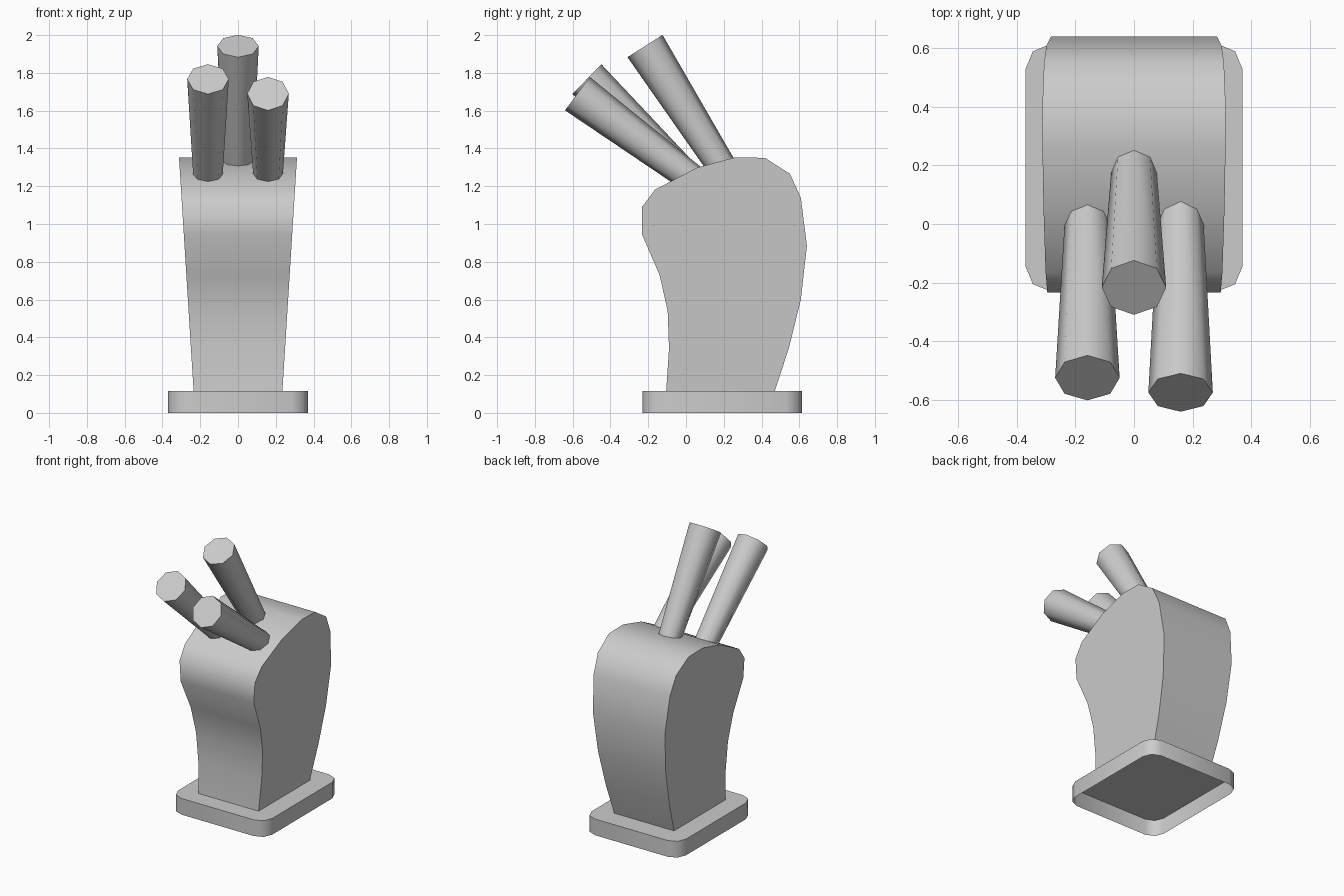
import bpy, bmesh, math
from mathutils import Matrix, Vector

if "Cube" in bpy.data.objects:
    bpy.data.objects.remove(bpy.data.objects["Cube"])


def finish(name, bm):
    bmesh.ops.recalc_face_normals(bm, faces=bm.faces)
    mesh = bpy.data.meshes.new(name)
    bm.to_mesh(mesh)
    bm.free()
    obj = bpy.data.objects.new(name, mesh)
    bpy.context.collection.objects.link(obj)
    bpy.ops.object.select_all(action='DESELECT')
    obj.select_set(True)
    bpy.context.view_layer.objects.active = obj
    bpy.ops.object.shade_smooth_by_angle(angle=math.radians(50))
    return obj


BASE_TOP = 0.115

# Base plate: rounded rectangle with walls and top, open underneath
bm = bmesh.new()
cx, cy, r, y_mid = 0.285, 0.337, 0.085, 0.192
outline = []
for i, (sx, sy) in enumerate([(1, 1), (-1, 1), (-1, -1), (1, -1)]):
    for k in range(3):
        a = math.radians(90 * i + 45 * k)
        outline.append((sx * cx + r * math.cos(a), y_mid + sy * cy + r * math.sin(a)))
low = [bm.verts.new((x, y, 0)) for x, y in outline]
top = [bm.verts.new((x, y, BASE_TOP)) for x, y in outline]
bm.faces.new(top)
for i in range(len(low)):
    j = (i + 1) % len(low)
    bm.faces.new((low[i], low[j], top[j], top[i]))
base = finish("base_plate", bm)
# the open shell must face outwards
if base.data.polygons[0].normal.z < 0:
    base.data.flip_normals()

# Block body: side profile (y, z), widening linearly with height
profile = [(-0.105, BASE_TOP), (-0.09, 0.34), (-0.097, 0.54), (-0.14, 0.73),
           (-0.233, 0.945), (-0.233, 1.09), (-0.164, 1.182), (0.058, 1.298),
           (0.26, 1.353), (0.418, 1.35), (0.55, 1.266), (0.608, 1.139),
           (0.64, 0.885), (0.608, 0.6), (0.545, 0.344), (0.47, BASE_TOP)]
bm = bmesh.new()
sides = []
for s in (-1, 1):
    sides.append([bm.verts.new((s * (0.235 + 0.0625 * (z - BASE_TOP)), y, z)) for y, z in profile])
    bm.faces.new(sides[-1])
for i in range(len(profile)):
    j = (i + 1) % len(profile)
    bm.faces.new((sides[0][i], sides[0][j], sides[1][j], sides[1][i]))
finish("block_body", bm)


# Knife handles: tapered octagonal rods leaning forward, sunk into the block
def handle(name, tip, lean):
    length = 0.8
    bm = bmesh.new()
    bmesh.ops.create_cone(bm, cap_ends=True, segments=8, radius1=0.075, radius2=0.11,
                          depth=length,
                          matrix=Matrix.Translation((0, 0, -length / 2)))
    bm.transform(Matrix.Translation(Vector(tip)) @ Matrix.Rotation(math.radians(lean), 4, 'X'))
    finish(name, bm)


handle("handle_middle", (0, -0.217, 1.942), 32.5)
handle("handle_left", (-0.159, -0.525, 1.767), 45.8)
handle("handle_right", (0.159, -0.575, 1.69), 53.5)
